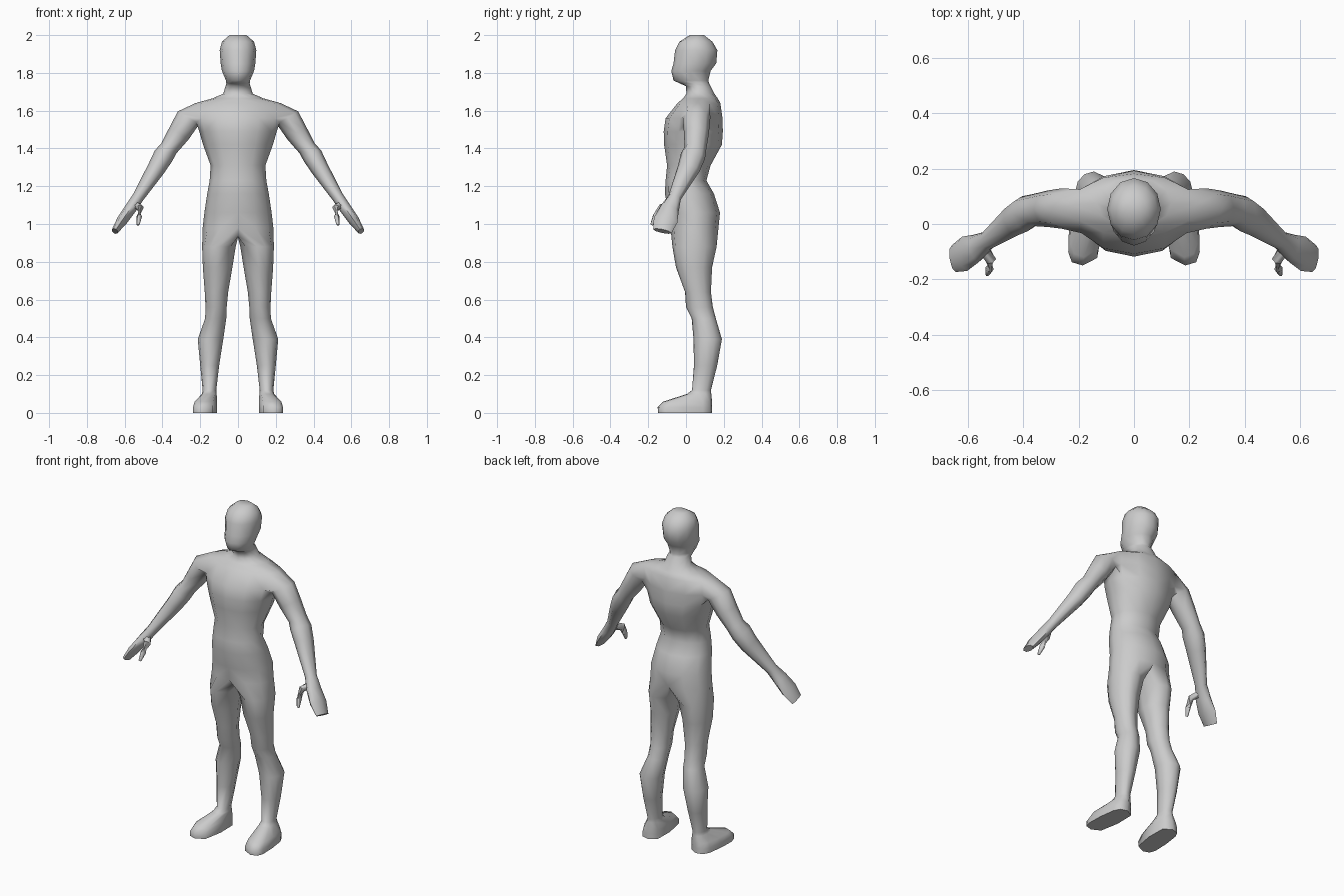
import bpy, bmesh, math
from mathutils import Vector

if "Cube" in bpy.data.objects:
    bpy.data.objects.remove(bpy.data.objects["Cube"])

skin = bpy.data.materials.new("plain grey")
skin.diffuse_color = (0.6, 0.6, 0.6, 1)
skin.use_nodes = True
skin.node_tree.nodes["Principled BSDF"].inputs["Base Color"].default_value = skin.diffuse_color


def spow(v, p):
    return math.copysign(abs(v) ** p, v)


def bridge(bm, a, b, closed=True):
    n = len(a)
    for i in range(n if closed else n - 1):
        j = (i + 1) % n
        bm.faces.new((a[i], a[j], b[j], b[i]))


def half_ring(bm, z, hw, yf, yb):
    # seven points from front centre round the side to back centre
    yc, ry = (yf + yb) / 2, (yb - yf) / 2
    ring = []
    for i in range(7):
        a = math.radians(-90 + 30 * i)
        x = 0 if i in (0, 6) else hw * math.cos(a)
        ring.append(bm.verts.new((x, yc + ry * math.sin(a), z)))
    return ring


def leg_ring(bm, z, xi, xo, yf, yb, p=1.0, splay=0.0):
    # ten points: seven outside, three inside
    ring = []
    for deg in (-90, -60, -30, 0, 30, 60, 90, 135, 180, 225):
        a = math.radians(deg)
        s = spow(math.sin(a), p)
        c = spow(math.cos(a), p) if abs(math.cos(a)) > 1e-6 else 0
        ring.append(bm.verts.new(((xi + xo) / 2 + (xo - xi) / 2 * c - splay * s,
                                  (yf + yb) / 2 + (yb - yf) / 2 * s, z)))
    return ring


def limb_rings(bm, path, sides):
    # rings square to a path of (centre, depth radius, thickness radius)
    rings = []
    pts = [Vector(q[0]) for q in path]
    for i, (c, ru, rw) in enumerate(path):
        d = (pts[min(i + 1, len(pts) - 1)] - pts[max(i - 1, 0)]).normalized()
        y = Vector((0, 1, 0))
        u = (y - d * d.y).normalized()
        w = d.cross(u)
        if w.z < 0:
            w = -w
        ring = []
        for k in range(sides):
            a = math.radians(135 - 360 * k / sides)
            ring.append(bm.verts.new(pts[i] + u * ru * math.cos(a) + w * rw * math.sin(a)))
        rings.append(ring)
    return rings


def finish(bm, name):
    bmesh.ops.recalc_face_normals(bm, faces=bm.faces)
    me = bpy.data.meshes.new(name)
    bm.to_mesh(me)
    bm.free()
    ob = bpy.data.objects.new(name, me)
    bpy.context.collection.objects.link(ob)
    me.materials.append(skin)
    m = ob.modifiers.new("mirror", 'MIRROR')
    m.use_clip = True
    m.merge_threshold = 0.0005
    for o in bpy.context.selected_objects:
        o.select_set(False)
    ob.select_set(True)
    bpy.context.view_layer.objects.active = ob
    bpy.ops.object.modifier_apply(modifier=m.name)
    bpy.ops.object.shade_smooth_by_angle(angle=math.radians(70))


bm = bmesh.new()

# head, neck and trunk: z, half width, front y, back y
trunk = [(2.0, .045, .02, .095), (1.965, .085, -.035, .14), (1.92, .097, -.058, .166),
         (1.85, .092, -.066, .16), (1.81, .085, -.078, .13), (1.76, .064, -.066, .118),
         (1.745, .062, -.035, .122), (1.73, .066, .0, .13), (1.69, .078, .002, .15),
         (1.665, .135, -.015, .168), (1.64, .225, -.045, .182), (1.56, .22, -.108, .193),
         (1.49, .205, -.118, .195), (1.42, .185, -.116, .19), (1.31, .145, -.1, .13),
         (1.23, .15, -.108, .108), (1.16, .163, -.112, .148), (1.06, .178, -.09, .18),
         (.98, .187, -.082, .172)]
rows = [half_ring(bm, *r) for r in trunk]
bm.faces.new(rows[0])
A = 10  # the arm opening lies between rows A and A + 2
for r in range(len(rows) - 1):
    for i in range(6):
        if r in (A, A + 1) and i in (2, 3):
            continue
        a, b = rows[r], rows[r + 1]
        bm.faces.new((a[i], a[i + 1], b[i + 1], b[i]))

# arm and hand grown out of the shoulder opening
a, b, c = rows[A:A + 3]
opening = [a[2], a[3], a[4], b[4], c[4], c[3], c[2], b[2]]
arm = [((.262, .056, 1.562), .073, .066), ((.312, .055, 1.48), .066, .06),
       ((.365, .05, 1.402), .058, .048), ((.395, .037, 1.36), .066, .054),
       ((.432, .015, 1.295), .06, .048), ((.53, -.06, 1.14), .035, .031),
       ((.57, -.088, 1.08), .052, .031), ((.613, -.108, 1.02), .064, .029),
       ((.652, -.125, .962), .05, .018)]
rings = [opening] + limb_rings(bm, arm, 8)
for p, q in zip(rings, rings[1:]):
    bridge(bm, p, q)
bm.faces.new(rings[-1])

# leg and foot: z, inner x, outer x, front y, back y, squareness, splay
crotch = [bm.verts.new((0, y, z)) for y, z in ((.12, .945), (.05, .93), (-.03, .935))]
legs = [(.88, .012, .19, -.072, .162), (.77, .03, .186, -.053, .138),
        (.64, .052, .176, -.005, .132), (.56, .06, .172, .0, .142),
        (.5, .062, .174, .03, .158), (.39, .078, .213, .04, .19),
        (.25, .1, .2, .042, .165), (.12, .115, .187, .032, .132),
        (.1, .113, .192, .005, .134, .9), (.06, .11, .228, -.12, .138, .7, .012),
        (.03, .112, .235, -.15, .138, .6, .012), (0, .112, .235, -.148, .138, .6, .012)]
prev = rows[-1] + crotch
for l in legs:
    ring = leg_ring(bm, *l)
    bridge(bm, prev, ring)
    prev = ring
bm.faces.new(prev)
finish(bm, "body")

# thumbs
bm = bmesh.new()
thumb = [((.553, -.075, 1.105), .024, .024), ((.518, -.13, 1.085), .022, .02),
         ((.522, -.16, 1.04), .017, .015), ((.53, -.182, .995), .008, .008)]
rings = limb_rings(bm, thumb, 6)
for p, q in zip(rings, rings[1:]):
    bridge(bm, p, q)
bm.faces.new(rings[0])
bm.faces.new(rings[-1])
finish(bm, "thumbs")
